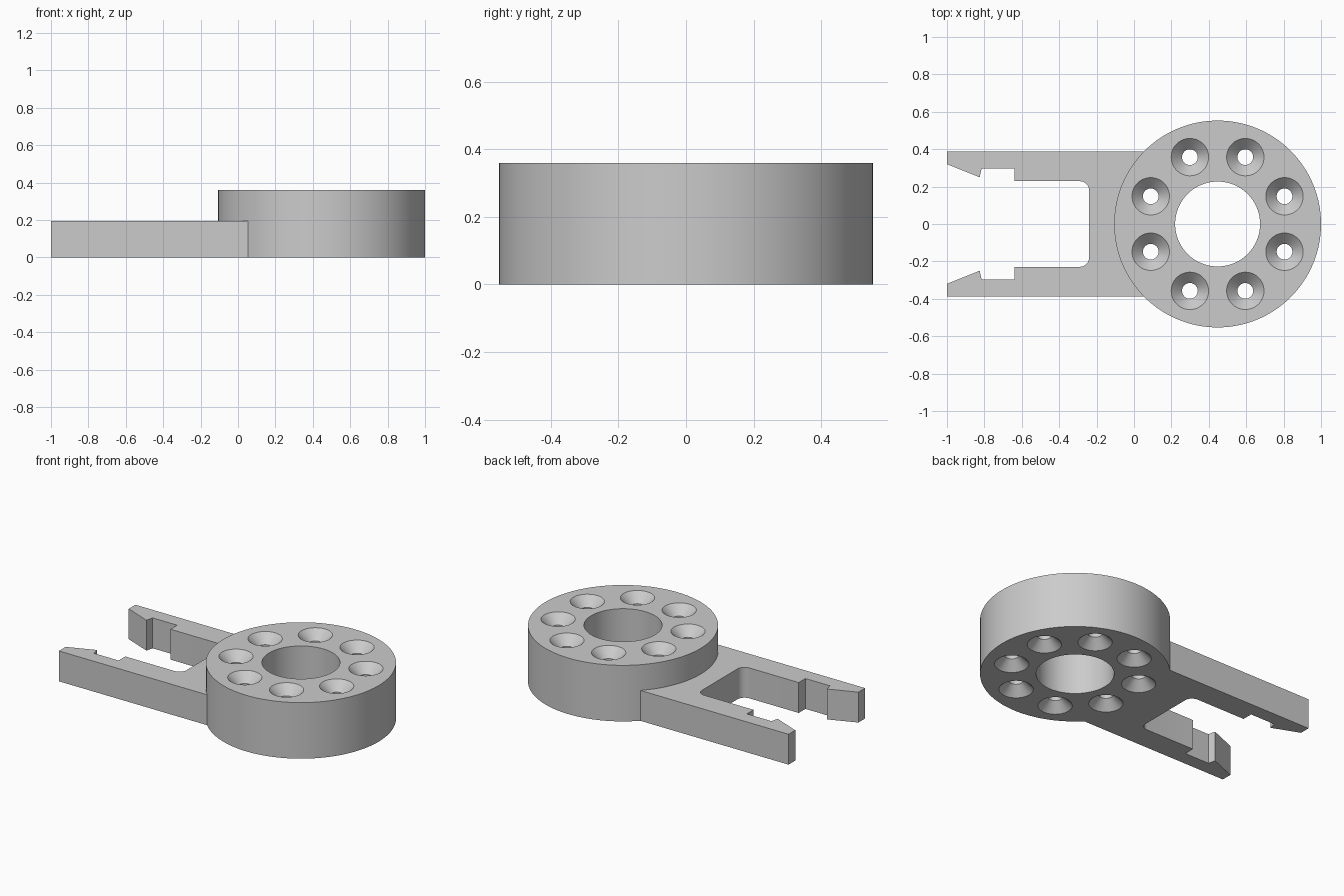
import bpy, bmesh, math

default = bpy.data.objects.get("Cube")
if default:
    bpy.data.objects.remove(default, do_unlink=True)

CX, RADIUS, HEIGHT = 0.447, 0.553, 0.36
BORE, ARM_HEIGHT, ARM_HALF = 0.227, 0.195, 0.388
HOLE_RING, HOLE_WIDE, HOLE_NARROW = 0.387, 0.10, 0.042

grey = bpy.data.materials.new("light grey")
grey.use_nodes = True
grey.diffuse_color = (0.6, 0.6, 0.6, 1)
grey.node_tree.nodes["Principled BSDF"].inputs["Base Color"].default_value = (0.6, 0.6, 0.6, 1)


def finish(name, bm):
    bmesh.ops.recalc_face_normals(bm, faces=bm.faces)
    mesh = bpy.data.meshes.new(name)
    bm.to_mesh(mesh)
    bm.free()
    mesh.materials.append(grey)
    obj = bpy.data.objects.new(name, mesh)
    bpy.context.collection.objects.link(obj)
    return obj


def turned(bm, profile, x, y, sides):
    """Closed solid turned from (radius, height) points around a vertical axis."""
    rings = []
    for r, z in profile:
        angles = [2 * math.pi * i / sides for i in range(sides)]
        rings.append([bm.verts.new((x + r * math.cos(a), y + r * math.sin(a), z)) for a in angles])
    for low, high in zip(rings, rings[1:]):
        for i in range(sides):
            j = (i + 1) % sides
            bm.faces.new((low[i], low[j], high[j], high[i]))
    bm.faces.new(rings[0][::-1])
    bm.faces.new(rings[-1])


def boolean(target, tool, operation):
    mod = target.modifiers.new(operation.lower(), 'BOOLEAN')
    mod.operation = operation
    mod.solver = 'EXACT'
    mod.object = tool
    bpy.context.view_layer.objects.active = target
    bpy.ops.object.modifier_apply(modifier=mod.name)
    bpy.data.objects.remove(tool, do_unlink=True)


# Round body
bm = bmesh.new()
turned(bm, [(RADIUS, 0), (RADIUS, HEIGHT)], CX, 0, 160)
body = finish("clip_body", bm)

# Forked clip: upper half outline, mirrored to the lower half
fillet = 0.05
inner = [(-1, 0.32), (-0.825, 0.25), (-0.815, 0.297), (-0.64, 0.297), (-0.64, 0.229)]
for i in range(9):
    a = math.pi / 2 * (1 - i / 8)
    inner.append((-0.24 - fillet + fillet * math.cos(a), 0.229 - fillet + fillet * math.sin(a)))
half = [(CX, ARM_HALF), (-1, ARM_HALF)] + inner
outline = half + [(x, -y) for x, y in reversed(half)]
bm = bmesh.new()
face = bm.faces.new([bm.verts.new((x, y, 0)) for x, y in outline])
top = bmesh.ops.extrude_face_region(bm, geom=[face])
bmesh.ops.translate(bm, vec=(0, 0, ARM_HEIGHT),
                    verts=[v for v in top["geom"] if isinstance(v, bmesh.types.BMVert)])
boolean(body, finish("fork_arms", bm), 'UNION')

# Centre bore and ring of holes countersunk on both sides
bm = bmesh.new()
turned(bm, [(BORE, -0.1), (BORE, HEIGHT + 0.1)], CX, 0, 96)
depth, over = HOLE_WIDE - HOLE_NARROW, 0.02
hole = [(HOLE_WIDE + over, -over), (HOLE_NARROW, depth),
        (HOLE_NARROW, HEIGHT - depth), (HOLE_WIDE + over, HEIGHT + over)]
for k in range(8):
    a = math.pi / 8 + k * math.pi / 4
    turned(bm, hole, CX + HOLE_RING * math.cos(a), HOLE_RING * math.sin(a), 48)
boolean(body, finish("hole_cutters", bm), 'DIFFERENCE')

# Smooth round walls, crisp edges
bpy.ops.object.select_all(action='DESELECT')
body.select_set(True)
bpy.context.view_layer.objects.active = body
bpy.ops.object.shade_smooth_by_angle(angle=math.radians(20))
